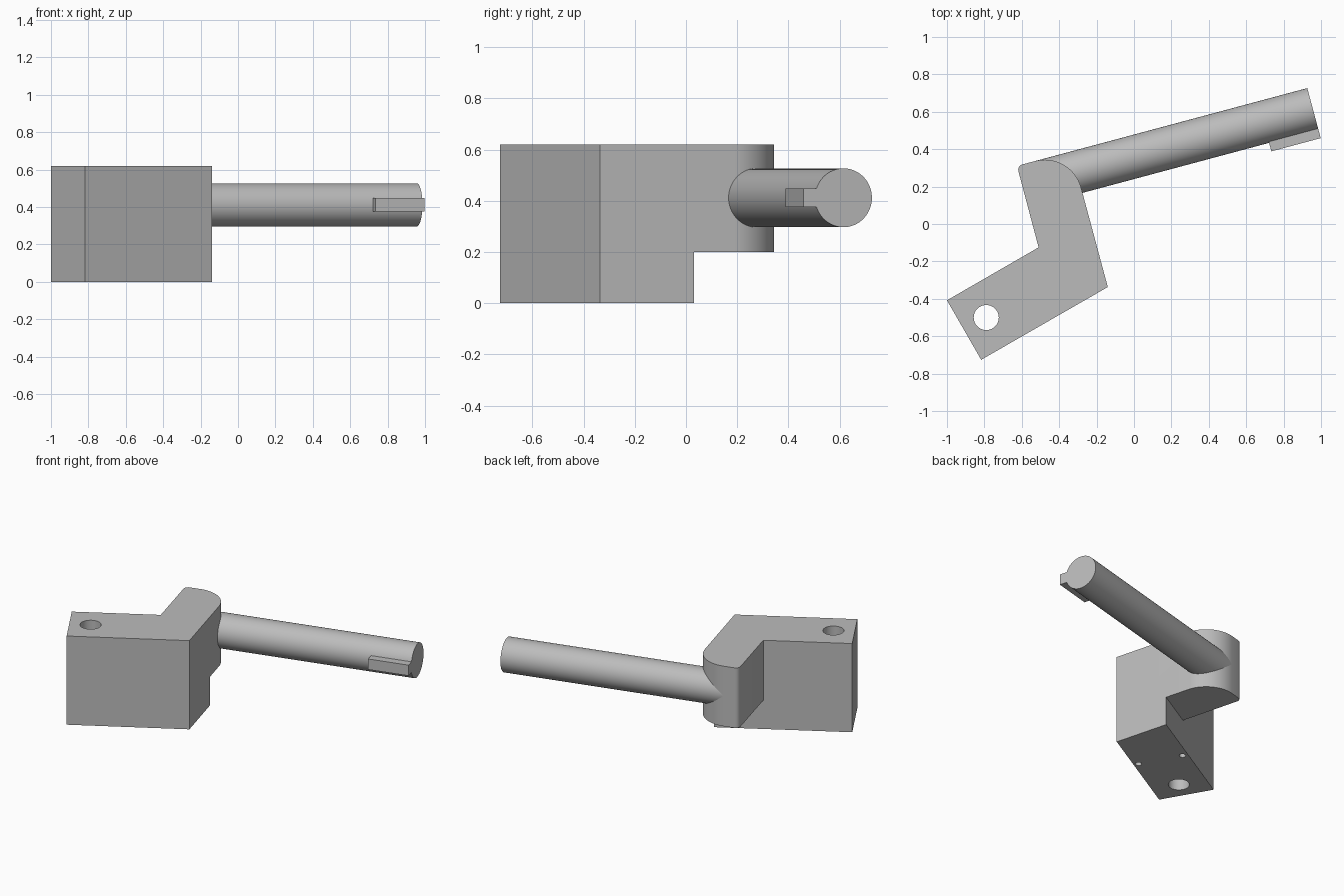
import bpy
import bmesh
from math import radians, cos, sin
from mathutils import Matrix, Vector

if "Cube" in bpy.data.objects:
    bpy.data.objects.remove(bpy.data.objects["Cube"], do_unlink=True)

grey = bpy.data.materials.new("plain grey")
grey.use_nodes = True
grey.diffuse_color = (0.5, 0.5, 0.5, 1)
grey.node_tree.nodes["Principled BSDF"].inputs["Base Color"].default_value = (0.5, 0.5, 0.5, 1)

TILT = radians(15)          # the arm and rod are turned by this angle
TURN = Matrix.Rotation(TILT, 4, "Z")
HEIGHT, STEP = 0.62, 0.2


def to_world(u, v):
    """Rod-aligned (u along rod, v along arm) to world x, y."""
    p = TURN @ Vector((u, v, 0))
    return (p.x, p.y)


def add_object(name, bm):
    bmesh.ops.recalc_face_normals(bm, faces=bm.faces)
    mesh = bpy.data.meshes.new(name)
    bm.to_mesh(mesh)
    bm.free()
    mesh.materials.append(grey)
    obj = bpy.data.objects.new(name, mesh)
    bpy.context.collection.objects.link(obj)
    return obj


def prism(name, outline, low, high):
    bm = bmesh.new()
    face = bm.faces.new([bm.verts.new((x, y, low)) for x, y in outline])
    out = bmesh.ops.extrude_face_region(bm, geom=[face])
    verts = [g for g in out["geom"] if isinstance(g, bmesh.types.BMVert)]
    bmesh.ops.translate(bm, verts=verts, vec=(0, 0, high - low))
    return add_object(name, bm)


def cylinder(name, radius, length, matrix, sides):
    bm = bmesh.new()
    bmesh.ops.create_cone(bm, cap_ends=True, segments=sides, radius1=radius,
                          radius2=radius, depth=length, matrix=matrix)
    return add_object(name, bm)


def upright_hole(name, x, y, radius, low, high):
    place = Matrix.Translation((x, y, (low + high) / 2))
    return cylinder(name, radius, high - low, place, 40)


def arc(cu, cv, radius, start, end, count):
    angles = [radians(start + (end - start) * i / count) for i in range(count + 1)]
    return [to_world(cu + radius * cos(a), cv + radius * sin(a)) for a in angles]


def carve(obj, cutter):
    cutter.hide_render = True
    mod = obj.modifiers.new("cut", "BOOLEAN")
    mod.operation = "DIFFERENCE"
    mod.solver = "EXACT"
    mod.object = cutter
    bpy.context.view_layer.objects.active = obj
    bpy.ops.object.modifier_apply(modifier=mod.name)
    bpy.data.objects.remove(cutter, do_unlink=True)


def smooth(obj):
    bpy.ops.object.select_all(action="DESELECT")
    obj.select_set(True)
    bpy.context.view_layer.objects.active = obj
    bpy.ops.object.shade_smooth_by_angle(angle=radians(30))


# Bent body: angled base block plus an arm with a rounded end
inner = Vector((-0.51, -0.125))
outline = [(-1, -0.408), (-0.817, -0.726), (-0.14, -0.337)]
outline += arc(-0.423, 0.262, 0.2, 0, 90, 24)
outline += arc(-0.494, 0.432, 0.03, 90, 180, 6)
outline += [tuple(inner)]
body = prism("bent_body", outline, 0, HEIGHT)

# Clearance under the arm, in line with the back wall of the block
along = Vector((cos(radians(30)), sin(radians(30))))
far = inner + along * 0.6
carve(body, prism("arm_clearance", [(-0.9, -0.1), tuple(inner), tuple(far),
                                    (far.x, 0.8), (-0.9, 0.8)], -0.1, STEP))

# Bolt hole through the block and two blind pin holes underneath
carve(body, upright_hole("bolt_hole", -0.79, -0.5, 0.067, -0.1, HEIGHT + 0.1))
for x, y in ((-0.426, -0.464), (-0.572, -0.204)):
    carve(body, upright_hole("pin_hole", x, y, 0.021, -0.1, 0.15))
smooth(body)

# Round rod leaving the arm
ROD_V, ROD_Z, ROD_START, ROD_END = 0.347, 0.412, -0.42, 1.083
place = (TURN @ Matrix.Translation(((ROD_START + ROD_END) / 2, ROD_V, ROD_Z))
         @ Matrix.Rotation(radians(90), 4, "Y"))
smooth(cylinder("rod", 0.115, ROD_END - ROD_START, place, 64))

# Square key on the front side of the rod tip
key_outline = [to_world(u, v) for u, v in
               ((0.81, 0.185), (ROD_END, 0.185), (ROD_END, 0.3), (0.81, 0.3))]
prism("key", key_outline, 0.375, 0.449)
